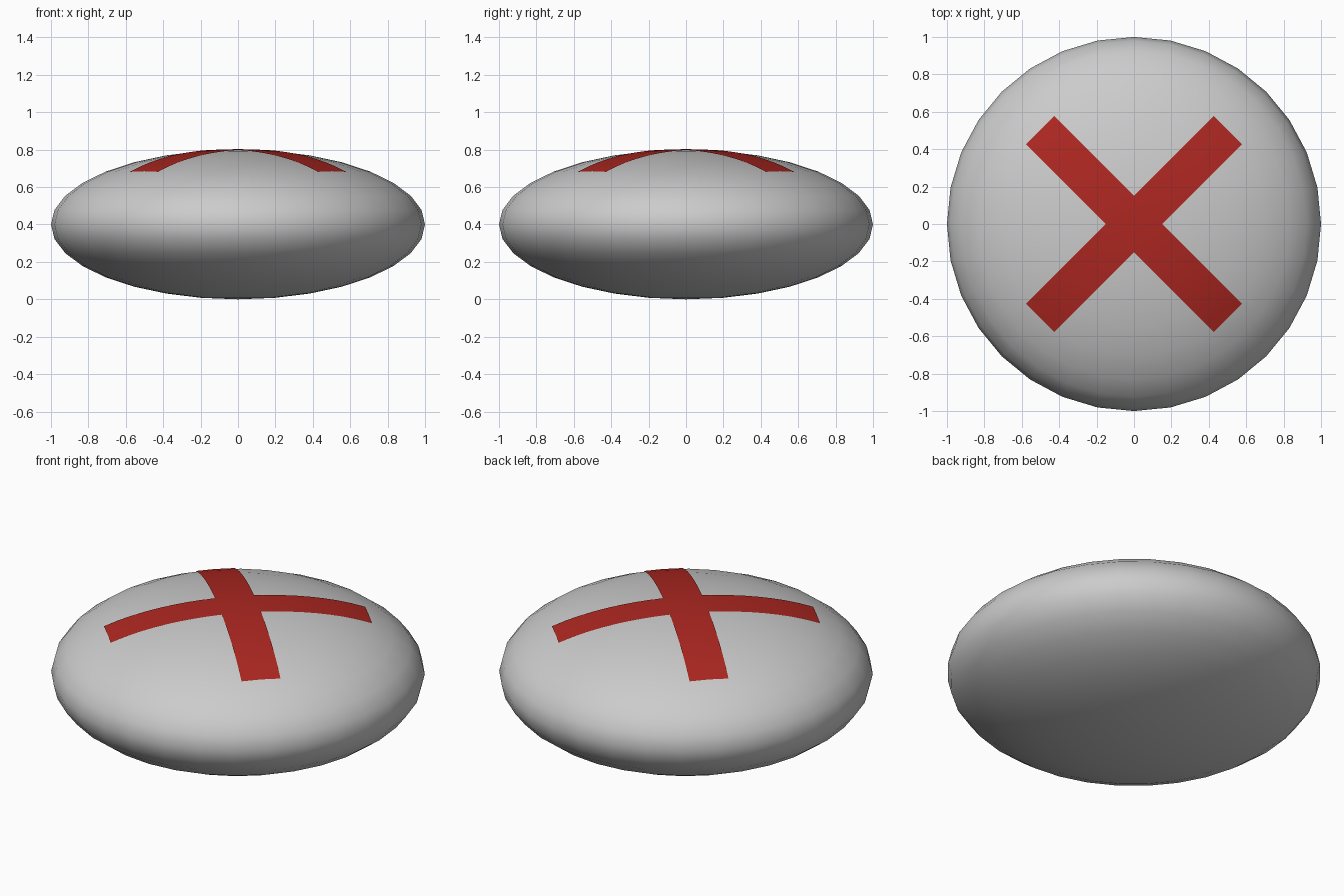
import bpy, bmesh, math

if "Cube" in bpy.data.objects:
    bpy.data.objects.remove(bpy.data.objects["Cube"])

RADIUS, HALF_HEIGHT = 1.0, 0.4
ARM, HALF_WIDTH = 0.71, 0.106
STEPS = 8

# Flattened round body
bpy.ops.mesh.primitive_uv_sphere_add(segments=32, ring_count=16, radius=RADIUS,
                                     location=(0, 0, HALF_HEIGHT))
body = bpy.context.object
body.name = "body"
body.scale.z = HALF_HEIGHT
bpy.ops.object.transform_apply(location=True, scale=True)
bpy.ops.object.shade_smooth()


def on_dome(u, v):
    """Turn the cross by 45 degrees and lay it just above the dome."""
    c = math.sqrt(0.5)
    z = HALF_HEIGHT + HALF_HEIGHT * math.sqrt(1 - u * u - v * v) + 0.003
    return ((u - v) * c, (u + v) * c, z)


# Red diagonal cross following the top of the body
arm = [HALF_WIDTH + (ARM - HALF_WIDTH) * i / STEPS for i in range(STEPS + 1)]
marks = [-a for a in reversed(arm)] + [0.0] + arm
bm = bmesh.new()
verts = {}


def vert(i, j):
    if (i, j) not in verts:
        verts[i, j] = bm.verts.new(on_dome(marks[i], marks[j]))
    return verts[i, j]


for i in range(len(marks) - 1):
    for j in range(len(marks) - 1):
        mid_u = abs(marks[i] + marks[i + 1]) / 2
        mid_v = abs(marks[j] + marks[j + 1]) / 2
        if min(mid_u, mid_v) < HALF_WIDTH:
            bm.faces.new((vert(i, j), vert(i + 1, j),
                          vert(i + 1, j + 1), vert(i, j + 1))).smooth = True

mesh = bpy.data.meshes.new("top_cross")
bm.to_mesh(mesh)
bm.free()
cross = bpy.data.objects.new("top_cross", mesh)
bpy.context.collection.objects.link(cross)

red = bpy.data.materials.new("red")
red.diffuse_color = (0.42, 0.02, 0.015, 1)
red.use_nodes = True
red.node_tree.nodes["Principled BSDF"].inputs["Base Color"].default_value = red.diffuse_color
mesh.materials.append(red)
